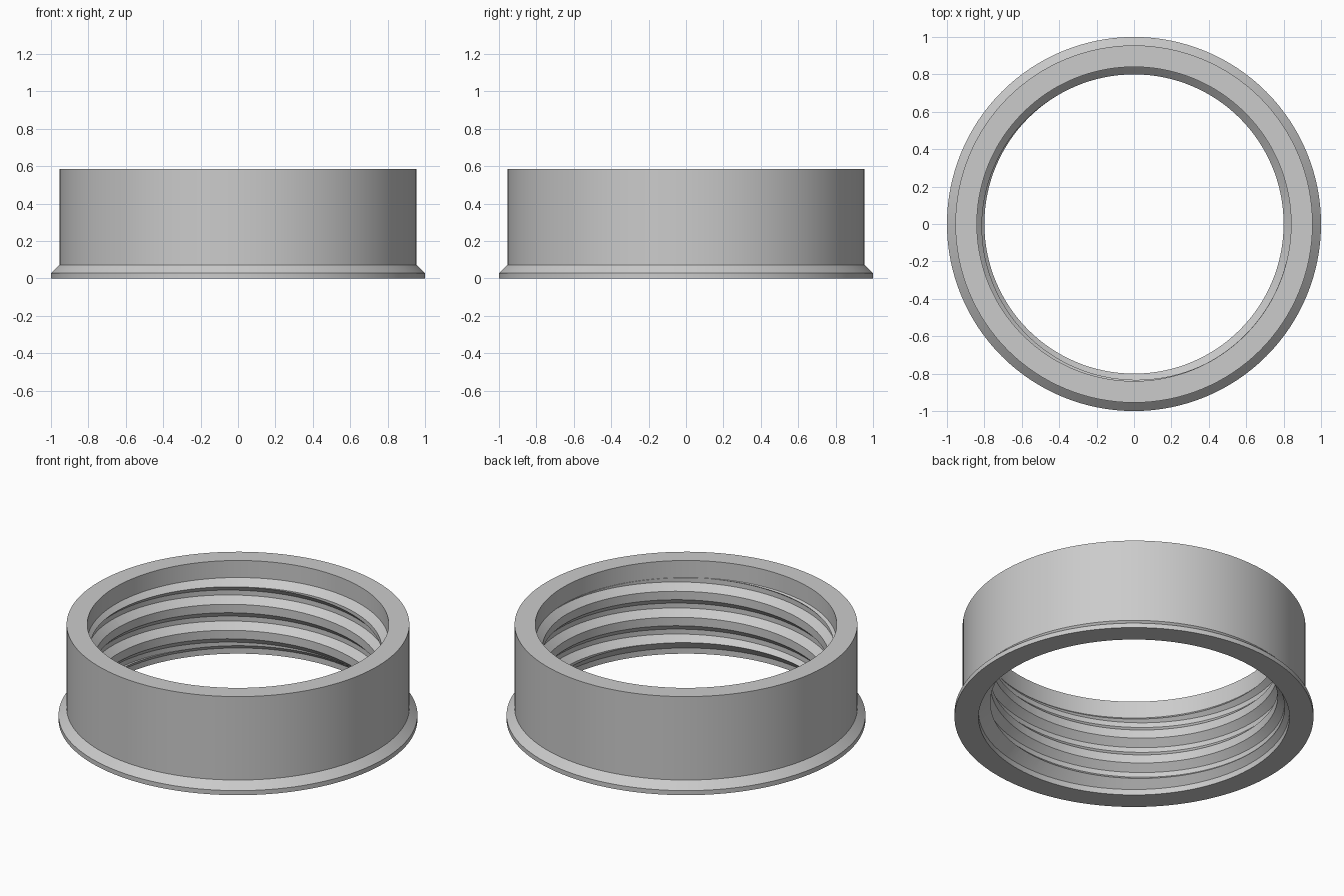
import bpy, bmesh
from math import cos, sin, tau, radians

SEGMENTS = 128
PITCH = 0.16
FLOOR = 0.03          # width of the groove floor

if "Cube" in bpy.data.objects:
    bpy.data.objects.remove(bpy.data.objects["Cube"])

grey = bpy.data.materials.new("plain grey")
grey.use_nodes = True
grey.diffuse_color = (0.6, 0.6, 0.6, 1)
grey.node_tree.nodes["Principled BSDF"].inputs["Base Color"].default_value = (0.6, 0.6, 0.6, 1)


def sweep(name, section, steps, rise=0.0, closed=True):
    """Carry a closed (radius, z) section around the z axis, rising if asked."""
    bm = bmesh.new()
    rings = []
    for i in steps:
        a = tau * i / SEGMENTS
        rings.append([bm.verts.new((r * cos(a), r * sin(a), z + rise * i / SEGMENTS))
                      for r, z in section])
    pairs = list(zip(rings, rings[1:]))
    if closed:
        pairs.append((rings[-1], rings[0]))
    else:
        bm.faces.new(rings[0])
        bm.faces.new(rings[-1])
    n = len(section)
    for p, q in pairs:
        for k in range(n):
            j = (k + 1) % n
            bm.faces.new((p[k], q[k], q[j], p[j]))
    bmesh.ops.recalc_face_normals(bm, faces=bm.faces)
    mesh = bpy.data.meshes.new(name)
    bm.to_mesh(mesh)
    bm.free()
    mesh.materials.append(grey)
    obj = bpy.data.objects.new(name, mesh)
    bpy.context.collection.objects.link(obj)
    return obj


# Ring with a flared foot, plain upper bore and chamfered inner land
ring = sweep("threaded_ring", [
    (1.0, 0), (1.0, 0.028), (0.955, 0.072), (0.955, 0.585),
    (0.84, 0.585), (0.84, 0.48), (0.80, 0.44),
    (0.80, 0.10), (0.866, 0.035), (0.866, 0)], range(SEGMENTS))

# Helical groove cutter with sloping flanks
half, depth = FLOOR / 2, 0.055
mid = 0.337 + half - PITCH / 8
groove = sweep("groove_cutter", [
    (0.839, mid - half), (0.839, mid + half),
    (0.839 - depth, mid + half + depth), (0.839 - depth, mid - half - depth)],
    range(-340, 200), rise=PITCH, closed=False)
groove.hide_render = True

# Cut the thread and drop the cutter
cut = ring.modifiers.new("thread", "BOOLEAN")
cut.operation = "DIFFERENCE"
cut.solver = "EXACT"
cut.object = groove
bpy.context.view_layer.objects.active = ring
ring.select_set(True)
groove.select_set(False)
bpy.ops.object.modifier_apply(modifier=cut.name)
bpy.data.objects.remove(groove)
bpy.ops.object.shade_smooth_by_angle(angle=radians(25))
